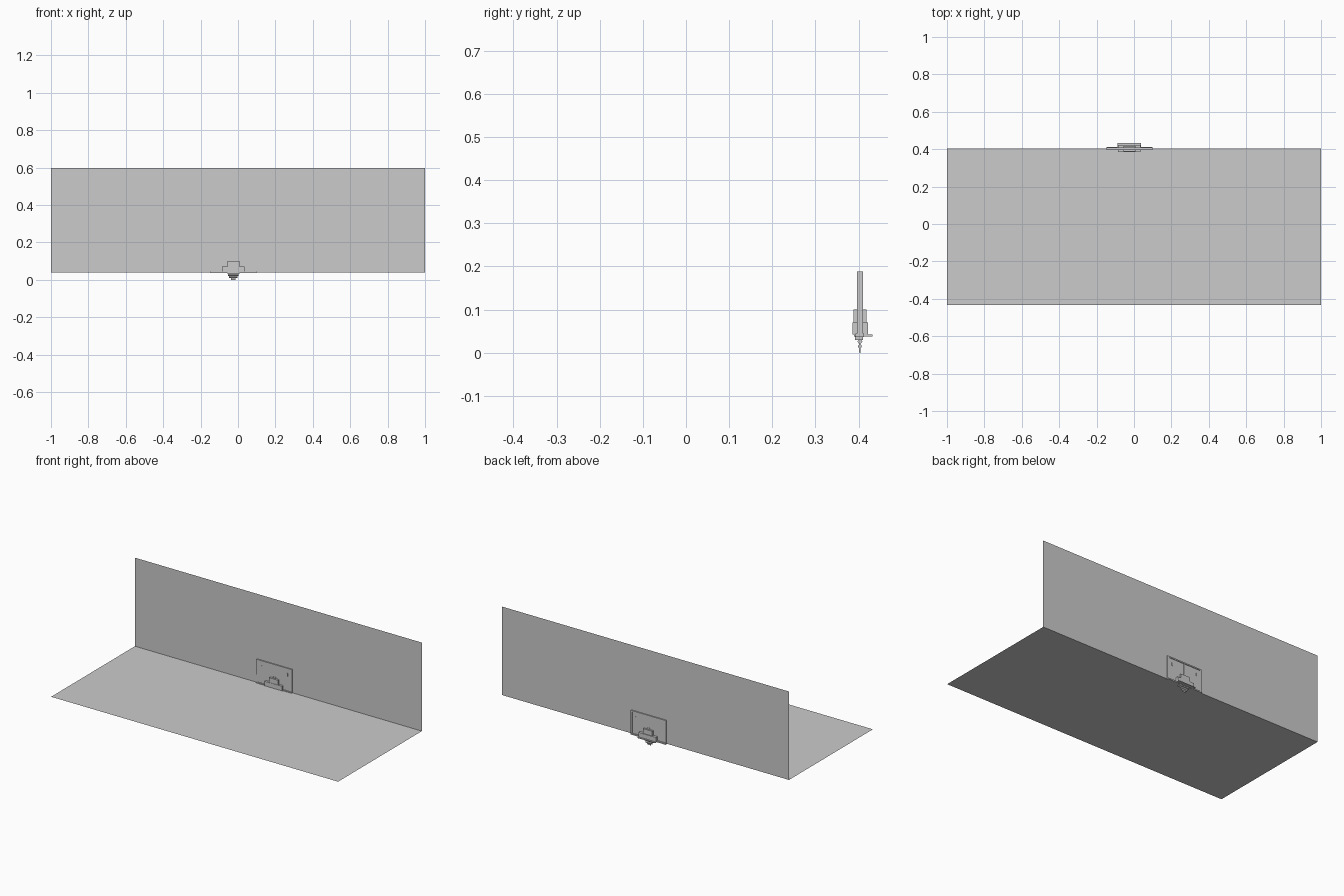
import bpy
import bmesh

if "Cube" in bpy.data.objects:
    bpy.data.objects.remove(bpy.data.objects["Cube"])

grey = bpy.data.materials.new("plain_grey")
grey.diffuse_color = (0.6, 0.6, 0.6, 1)
grey.use_nodes = True
grey.node_tree.nodes["Principled BSDF"].inputs["Base Color"].default_value = grey.diffuse_color

CX, WALL_Y, FLOOR_Z = -0.025, 0.403, 0.04


def finish(name, bm):
    mesh = bpy.data.meshes.new(name)
    bm.to_mesh(mesh)
    bm.free()
    mesh.materials.append(grey)
    obj = bpy.data.objects.new(name, mesh)
    bpy.context.collection.objects.link(obj)
    return obj


def sheet(name, corners):
    bm = bmesh.new()
    bm.faces.new([bm.verts.new(c) for c in corners])
    return finish(name, bm)


def box(name, x, y, z):
    bm = bmesh.new()
    bmesh.ops.create_cube(bm, size=1)
    for v in bm.verts:
        for i, (lo, hi) in enumerate((x, y, z)):
            v.co[i] = lo if v.co[i] < 0 else hi
    return finish(name, bm)


def centred_box(name, half_width, y, z):
    return box(name, (CX - half_width, CX + half_width), y, z)


# Ground and wall sheets
sheet("floor", [(-1, -0.432, FLOOR_Z), (1, -0.432, FLOOR_Z),
                (1, WALL_Y, FLOOR_Z), (-1, WALL_Y, FLOOR_Z)])
sheet("wall", [(-1, WALL_Y, FLOOR_Z), (1, WALL_Y, FLOOR_Z),
               (1, WALL_Y, 0.597), (-1, WALL_Y, 0.597)])
# Low skirting along the wall foot
sheet("skirting", [(-1, WALL_Y - 0.001, FLOOR_Z), (1, WALL_Y - 0.001, FLOOR_Z),
                   (1, WALL_Y - 0.001, 0.088), (-1, WALL_Y - 0.001, 0.088)])

# Double door: panel, frame and centre post, proud on both wall sides
frame_y = (0.396, 0.410)
centred_box("door_panel", 0.118, (0.400, 0.406), (FLOOR_Z, 0.183))
for side, sx in (("left", -1), ("right", 1)):
    edges = sorted((CX + sx * 0.114, CX + sx * 0.123))
    box(f"door_jamb_{side}", edges, frame_y, (FLOOR_Z, 0.188))
    handle = sorted((CX + sx * 0.088, CX + sx * 0.092))
    box(f"door_handle_{side}", handle, (0.398, 0.408), (0.135, 0.155))
centred_box("door_lintel", 0.114, frame_y, (0.180, 0.188))
centred_box("door_sill", 0.123, (0.393, 0.413), (0.037, 0.045))
centred_box("centre_post", 0.003, (0.398, 0.408), (0.045, 0.180))

# Stepped pedestal in front of and behind the door
centred_box("pedestal_base", 0.062, (0.389, 0.432), (0.038, 0.042))
centred_box("pedestal_lower", 0.060, (0.386, 0.422), (0.042, 0.070))
centred_box("pedestal_upper", 0.032, (0.388, 0.418), (0.070, 0.100))
centred_box("pedestal_cap", 0.010, (0.397, 0.409), (0.100, 0.108))

# Tapered pendant below the floor, made from stacked faceted beads
centred_box("pendant_collar", 0.032, (0.392, 0.410), (0.030, 0.038))


def bead(name, half_width, half_depth, z0, z1):
    mid = (z0 + z1) / 2
    bm = bmesh.new()
    rings = []
    for z, d in ((z0, 0.001), (mid, half_depth), (z1, 0.001)):
        rings.append([bm.verts.new((CX + sx * half_width, WALL_Y + sy * d, z))
                      for sx, sy in ((-1, -1), (1, -1), (1, 1), (-1, 1))])
    for a, b in zip(rings, rings[1:]):
        for i in range(4):
            j = (i + 1) % 4
            bm.faces.new((a[i], a[j], b[j], b[i]))
    bm.faces.new(rings[0][::-1])
    bm.faces.new(rings[-1])
    finish(name, bm)


bead("pendant_bead_upper", 0.028, 0.006, 0.020, 0.032)
bead("pendant_bead_lower", 0.022, 0.005, 0.009, 0.021)
bead("pendant_tip", 0.012, 0.002, 0.0, 0.010)
